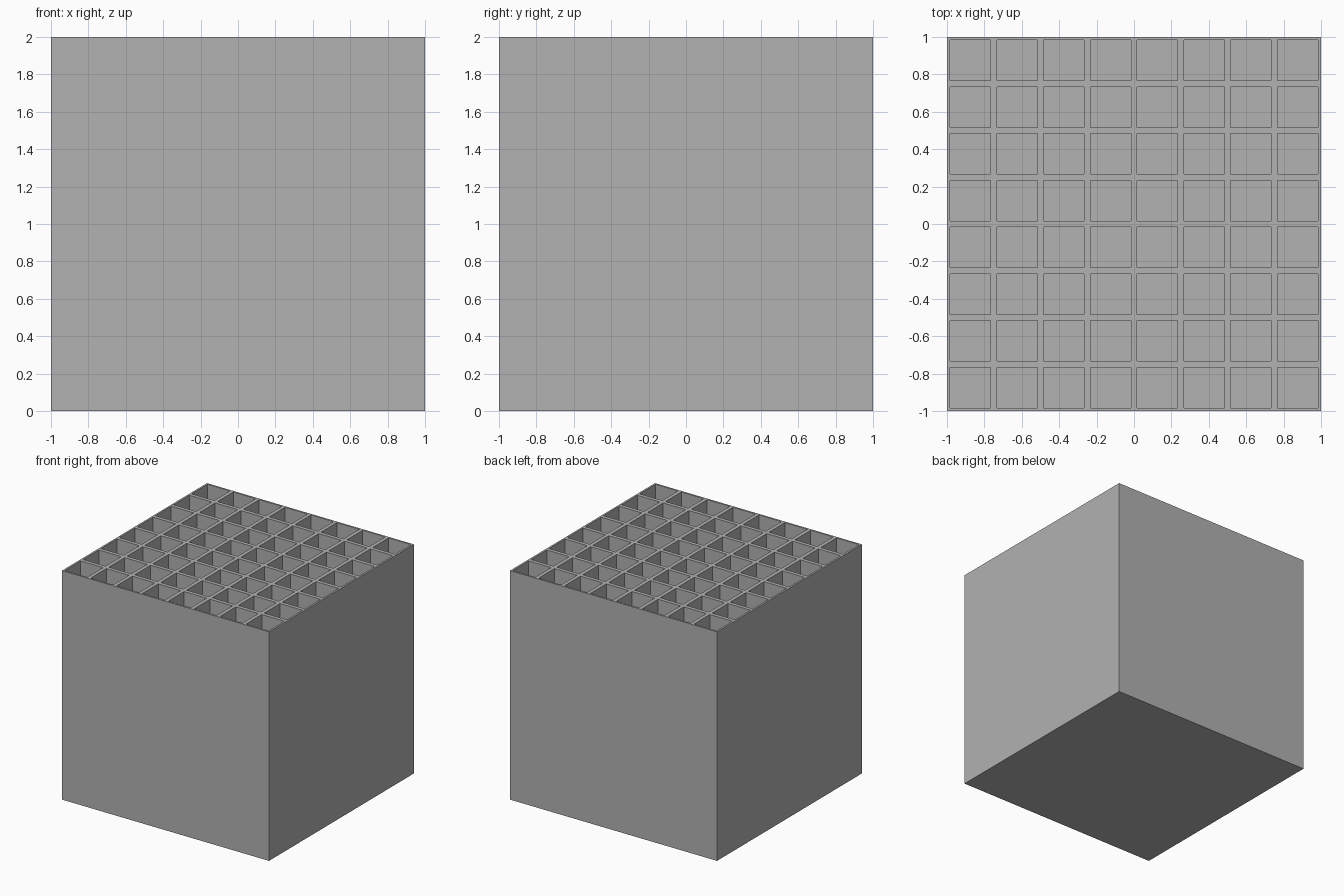
import bpy, bmesh

if "Cube" in bpy.data.objects:
    bpy.data.objects.remove(bpy.data.objects["Cube"])

CELLS = 8        # pockets per side
RIM = 0.0165     # half the thickness of a dividing wall
FLOOR = 0.0165   # thickness of the closed base
HEIGHT = 2.0

grey = bpy.data.materials.new("plain grey")
grey.diffuse_color = (0.445, 0.445, 0.445, 1)
grey.use_nodes = True
grey.node_tree.nodes["Principled BSDF"].inputs["Base Color"].default_value = grey.diffuse_color

bm = bmesh.new()

# Top sheet, one square per pocket
bmesh.ops.create_grid(bm, x_segments=CELLS, y_segments=CELLS, size=1.0)
bmesh.ops.translate(bm, verts=bm.verts, vec=(0, 0, HEIGHT))
cells = bm.faces[:]
border = [e for e in bm.edges if e.is_boundary]

# Outer walls and closed base
outer = bmesh.ops.extrude_edge_only(bm, edges=border)["geom"]
for v in (g for g in outer if isinstance(g, bmesh.types.BMVert)):
    v.co.z = 0
base_edges = [e for e in bm.edges if all(v.co.z < 0.001 for v in e.verts)]
bmesh.ops.contextual_create(bm, geom=base_edges)

# Square pockets sunk from the top, leaving thin dividing walls
bmesh.ops.inset_individual(bm, faces=cells, thickness=RIM, use_even_offset=True)
floors = bmesh.ops.extrude_discrete_faces(bm, faces=cells)["faces"]
for f in floors:
    for v in f.verts:
        v.co.z = FLOOR

bmesh.ops.recalc_face_normals(bm, faces=bm.faces)

mesh = bpy.data.meshes.new("grid_box")
bm.to_mesh(mesh)
bm.free()
mesh.materials.append(grey)
bpy.context.collection.objects.link(bpy.data.objects.new("grid_box", mesh))
